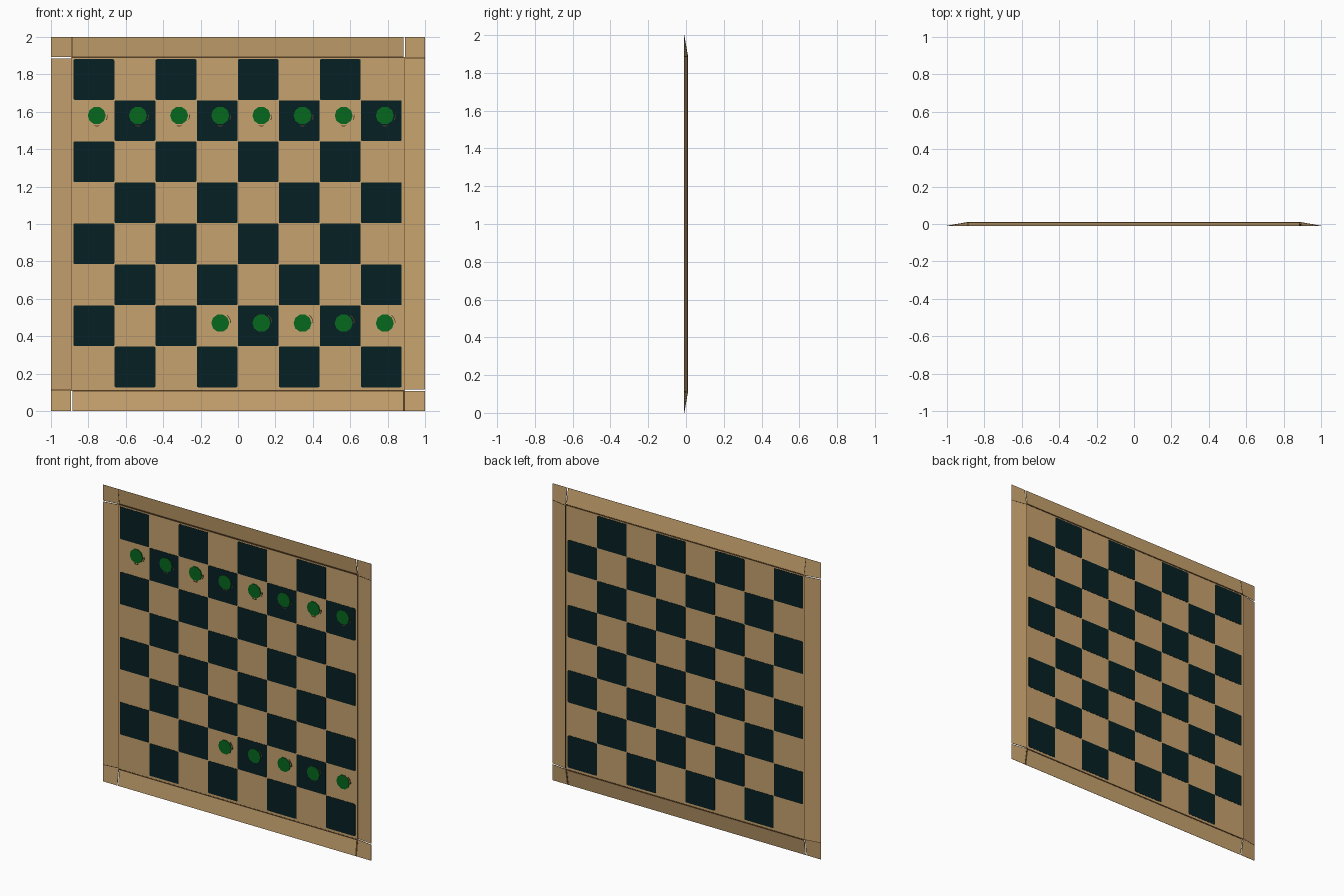
import bpy, bmesh, math

if "Cube" in bpy.data.objects:
    bpy.data.objects.remove(bpy.data.objects["Cube"])


def material(name, rgb):
    m = bpy.data.materials.new(name)
    m.use_nodes = True
    colour = [(c / 255) ** 2.2 for c in rgb] + [1]
    m.diffuse_color = colour
    m.node_tree.nodes["Principled BSDF"].inputs["Base Color"].default_value = colour
    return m


wood = material("pale_wood", (198, 161, 110))
dark = material("dark_square", (15, 37, 40))
green = material("green_disc", (15, 104, 36))
brown = material("seam_brown", (88, 66, 42))


def finish(bm, name, mat):
    bmesh.ops.recalc_face_normals(bm, faces=bm.faces)
    mesh = bpy.data.meshes.new(name)
    bm.to_mesh(mesh)
    bm.free()
    mesh.materials.append(mat)
    obj = bpy.data.objects.new(name, mesh)
    bpy.context.collection.objects.link(obj)
    return obj


def prism(bm, outline, front, back):
    """Closed plate in the xz plane; front and back are y values."""
    a = [bm.verts.new((x, front, z)) for x, z in outline]
    b = [bm.verts.new((x, back, z)) for x, z in outline]
    bm.faces.new(a)
    bm.faces.new(b[::-1])
    for i in range(len(a)):
        j = (i + 1) % len(a)
        bm.faces.new((a[i], b[i], b[j], a[j]))


def rect(x0, x1, z0, z1):
    return [(x0, z0), (x1, z0), (x1, z1), (x0, z1)]


def rounded(cx, cz, half, r):
    pts = []
    for q in range(4):
        mid = math.radians(45 + 90 * q)
        ox = math.copysign(half - r, math.cos(mid))
        oz = math.copysign(half - r, math.sin(mid))
        for s in range(3):
            a = math.radians(90 * q + 45 * s)
            pts.append((cx + ox + r * math.cos(a), cz + oz + r * math.sin(a)))
    return pts


def ring(cx, cz, r, sides):
    return [(cx + r * math.cos(math.tau * i / sides),
             cz + r * math.sin(math.tau * i / sides)) for i in range(sides)]


# Playing board
INNER = 0.892
bm = bmesh.new()
prism(bm, rect(-INNER, INNER, 1 - INNER, 1 + INNER), -0.001, 0.008)
finish(bm, "board", wood)

# Dark squares, showing on both faces
CELL = 0.2195
bm = bmesh.new()
for row in range(8):
    for col in range(8):
        if (row + col) % 2 == 0:
            prism(bm, rounded((col - 3.5) * CELL - 0.002, 1.004 - (row - 3.5) * CELL,
                              CELL / 2 - 0.001, 0.006), -0.0025, 0.0095)
finish(bm, "dark_squares", dark)

# Sloping frame rails, arranged as a pinwheel around the board
TIP, FRONT, BACK, BEND, END = -0.0105, 0.003, 0.009, -0.887, 0.886


def turn(u, v, k):
    for _ in range(k):
        u, v = -v, u
    return u, v + 1


for k, side in enumerate(("top", "right", "bottom", "left")):
    bm = bmesh.new()

    def vert(u, v, y):
        x, z = turn(u, v, k)
        return bm.verts.new((x, y, z))

    sheets = []
    for inner_y, shift in ((FRONT, 0), (BACK, 0.001)):
        tip = TIP + shift
        outer = [vert(u, 1, tip) for u in (-1, BEND, END)]
        inner = [vert(-1, INNER, tip), vert(BEND, INNER, inner_y), vert(END, INNER, inner_y)]
        for i in range(2):
            bm.faces.new((outer[i], outer[i + 1], inner[i + 1], inner[i]))
        sheets.append(outer + inner[::-1])
    a, b = sheets
    for i in range(len(a)):
        j = (i + 1) % len(a)
        bm.faces.new((a[i], a[j], b[j], b[i]))
    finish(bm, side + "_rail", wood)

    # Long seam between rail and board
    level = k % 2 == 0
    width = 0.008 if level else 0.003
    bm = bmesh.new()
    corners = [(BEND, INNER - width / 2), (END, INNER - width / 2),
               (END, INNER + width / 2), (BEND, INNER + width / 2)]
    prism(bm, [turn(u, v, k) for u, v in corners], -0.002, 0.0105)
    finish(bm, side + "_seam", brown)

    # Short seam across the corner, following the slope
    half = 0.006 if k == 2 else 0.002
    bm = bmesh.new()
    loops = []
    for off in (-half, half):
        loops.append([vert(BEND + off, v, y) for v, y in (
            (1, TIP - 0.0003), (INNER, FRONT - 0.001),
            (INNER, BACK + 0.001), (1, TIP + 0.0015))])
    bm.faces.new(loops[0])
    bm.faces.new(loops[1][::-1])
    for i in range(4):
        j = (i + 1) % 4
        bm.faces.new((loops[0][i], loops[0][j], loops[1][j], loops[1][i]))
    finish(bm, side + "_corner_seam", brown)

# Green discs in two rows, each with a thin broken rim mark beside it
discs, marks = bmesh.new(), bmesh.new()
for z, first, arcs in ((1.58, 0, ((-25, 5), (-105, -75))), (0.47, 3, ((0, 50),))):
    for col in range(first, 8):
        x = (col - 3.5) * 0.22 + 0.015
        prism(discs, ring(x, z, 0.048, 10), -0.006, 0.002)
        for start, stop in arcs:
            angles = [math.radians(start + (stop - start) * i / 4) for i in range(5)]
            band = [(x + 0.054 * math.cos(t), z + 0.054 * math.sin(t)) for t in angles]
            band += [(x + 0.058 * math.cos(t), z + 0.058 * math.sin(t)) for t in angles[::-1]]
            prism(marks, band, -0.0035, 0.0)
finish(discs, "discs", green)
finish(marks, "rim_marks", brown)
